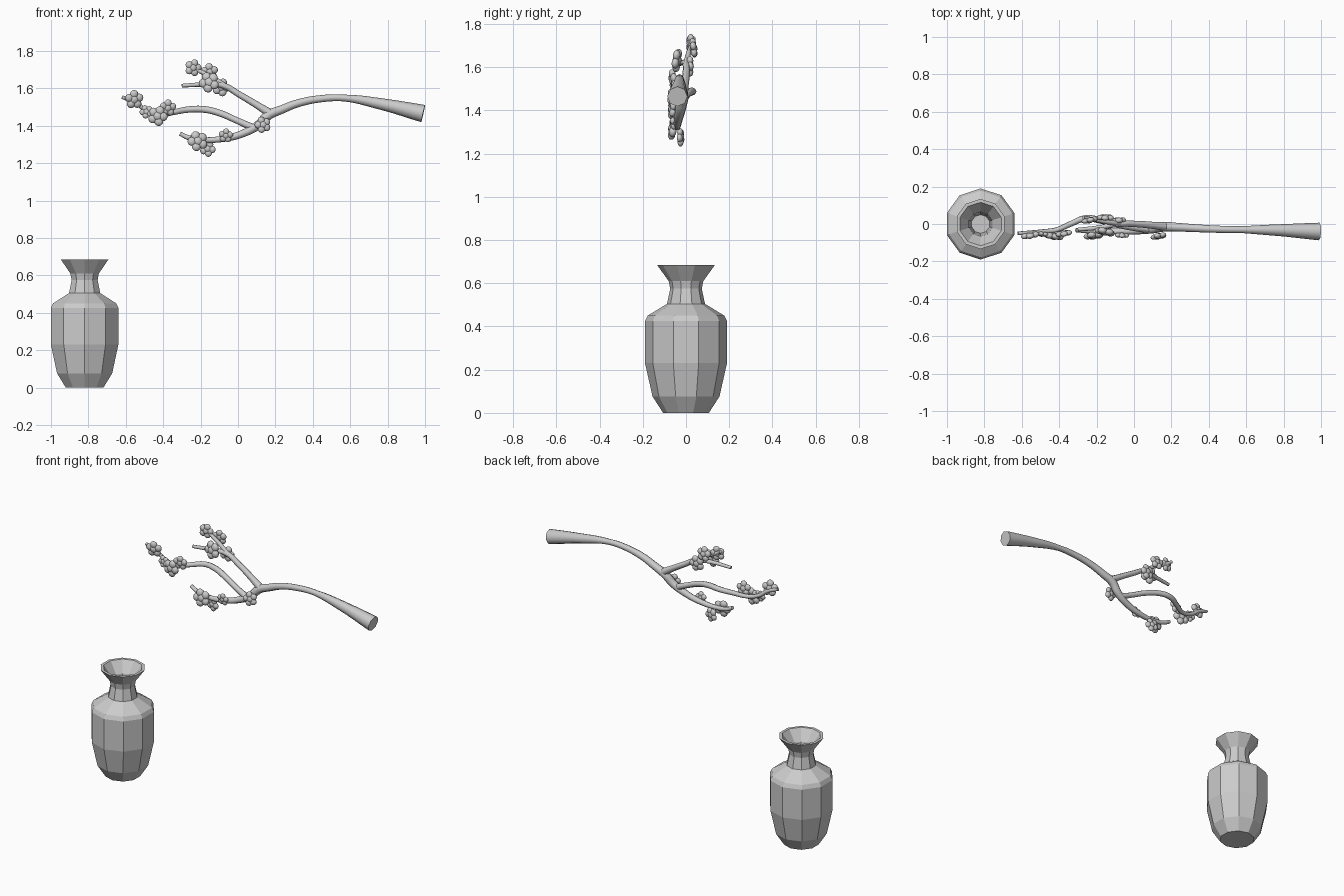
import bpy, bmesh, math
from mathutils import Vector, Matrix


def select_only(ob):
    bpy.ops.object.select_all(action='DESELECT')
    ob.select_set(True)
    bpy.context.view_layer.objects.active = ob


# Faceted ten-sided vase: outer wall, rim, then the inner throat
def lathe(name, profile, sides, loc):
    bm = bmesh.new()
    rings = []
    for r, z in profile:
        ring = []
        for i in range(sides):
            a = math.pi / 2 + 2 * math.pi * i / sides
            ring.append(bm.verts.new((r * math.cos(a), r * math.sin(a), z)))
        rings.append(ring)
    for lo, hi in zip(rings, rings[1:]):
        for i in range(sides):
            j = (i + 1) % sides
            bm.faces.new((lo[i], lo[j], hi[j], hi[i]))
    bm.faces.new(rings[0][::-1])
    bm.faces.new(rings[-1])
    bmesh.ops.recalc_face_normals(bm, faces=bm.faces)
    me = bpy.data.meshes.new(name)
    bm.to_mesh(me)
    bm.free()
    ob = bpy.data.objects.new(name, me)
    ob.location = loc
    bpy.context.collection.objects.link(ob)
    return ob


lathe("vase", [(0.106, 0), (0.155, 0.076), (0.19, 0.231), (0.19, 0.425),
               (0.178, 0.45), (0.088, 0.505), (0.073, 0.575), (0.08, 0.61),
               (0.134, 0.685), (0.116, 0.685), (0.066, 0.615),
               (0.06, 0.575), (0.05, 0.48)], 10, (-0.82, 0, 0))


# Tapered, smooth branch through points of (x, y, z, radius)
def branch(name, pts):
    cu = bpy.data.curves.new(name, 'CURVE')
    cu.dimensions = '3D'
    cu.bevel_depth = 1.0
    cu.bevel_resolution = 2
    cu.resolution_u = 5
    cu.use_fill_caps = True
    sp = cu.splines.new('BEZIER')
    sp.bezier_points.add(len(pts) - 1)
    for bp, (x, y, z, r) in zip(sp.bezier_points, pts):
        bp.co = (x, y, z)
        bp.radius = r
        bp.handle_left_type = bp.handle_right_type = 'AUTO'
    ob = bpy.data.objects.new(name, cu)
    bpy.context.collection.objects.link(ob)
    select_only(ob)
    bpy.ops.object.convert(target='MESH')
    bpy.ops.object.shade_smooth_by_angle(angle=math.radians(50))


branch("main_branch", [(0.99, -0.04, 1.465, 0.047), (0.77, -0.033, 1.515, 0.031),
                       (0.57, -0.03, 1.548, 0.018), (0.45, -0.028, 1.545, 0.019),
                       (0.32, -0.022, 1.52, 0.021), (0.23, -0.017, 1.485, 0.023),
                       (0.16, -0.015, 1.455, 0.026), (0.11, -0.025, 1.405, 0.024),
                       (0.03, -0.035, 1.36, 0.02), (-0.08, -0.04, 1.33, 0.017),
                       (-0.2, -0.04, 1.325, 0.014), (-0.27, -0.035, 1.338, 0.013),
                       (-0.31, -0.033, 1.358, 0.011)])
branch("upper_branch", [(0.18, -0.015, 1.46, 0.024), (0.11, -0.008, 1.505, 0.019),
                        (0.01, 0.0, 1.565, 0.017), (-0.08, 0.0, 1.615, 0.016),
                        (-0.18, -0.018, 1.62, 0.012), (-0.30, -0.03, 1.614, 0.01)])
branch("upper_twig", [(-0.06, 0.0, 1.605, 0.015), (-0.14, 0.01, 1.66, 0.012),
                      (-0.22, 0.025, 1.7, 0.011), (-0.27, 0.035, 1.735, 0.01)])
branch("middle_branch", [(0.09, -0.03, 1.385, 0.02), (0.0, -0.02, 1.425, 0.017),
                         (-0.1, 0.0, 1.468, 0.018), (-0.18, 0.02, 1.487, 0.018),
                         (-0.26, 0.03, 1.487, 0.017), (-0.34, 0.0, 1.473, 0.015),
                         (-0.41, -0.03, 1.46, 0.013), (-0.49, -0.04, 1.482, 0.012),
                         (-0.55, -0.045, 1.525, 0.011), (-0.62, -0.05, 1.553, 0.01)])


# Puffy five-petal blossom facing the front
def blossom(i, x, y, z, r):
    bm = bmesh.new()
    turn = 0.4 * i
    for k in range(6):
        a = turn + 2 * math.pi * k / 5
        pos = (0, 0, 0) if k == 5 else (0.57 * r * math.cos(a), 0, 0.57 * r * math.sin(a))
        size = (0.45 * r, 0.32 * r, 0.45 * r)
        if k == 5:
            size = (0.5 * r, 0.38 * r, 0.5 * r)
        m = Matrix.Translation(pos) @ Matrix.Diagonal((*size, 1))
        bmesh.ops.create_uvsphere(bm, u_segments=12, v_segments=8, radius=1, matrix=m)
    for f in bm.faces:
        f.smooth = True
    me = bpy.data.meshes.new("blossom")
    bm.to_mesh(me)
    bm.free()
    ob = bpy.data.objects.new(f"blossom_{i + 1}", me)
    ob.location = (x, y, z)
    ob.rotation_euler = (0.15 * math.sin(i * 2.1), 0, 0.2 * math.cos(i * 1.7))
    bpy.context.collection.objects.link(ob)


flowers = [(-0.24, 0.02, 1.71, 0.045), (-0.152, 0.035, 1.688, 0.046),
           (-0.155, -0.042, 1.633, 0.055), (-0.09, 0.018, 1.605, 0.048),
           (-0.555, -0.06, 1.54, 0.05), (-0.49, -0.055, 1.475, 0.036),
           (-0.43, -0.065, 1.452, 0.053), (-0.375, -0.05, 1.495, 0.045),
           (-0.215, -0.062, 1.318, 0.054), (-0.162, -0.025, 1.277, 0.043),
           (-0.065, -0.06, 1.347, 0.038), (0.133, -0.065, 1.405, 0.044)]
for i, f in enumerate(flowers):
    blossom(i, *f)
